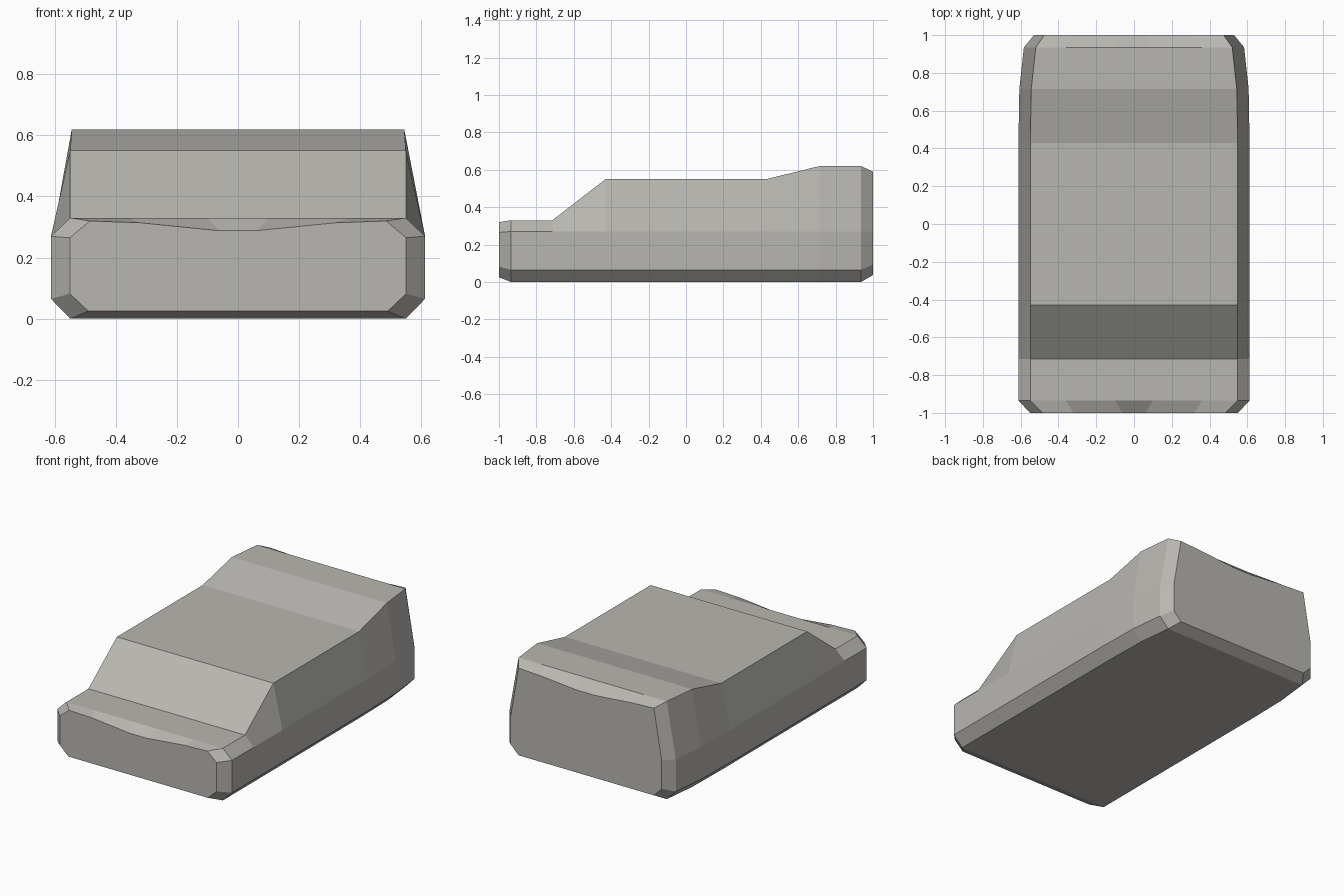
import bpy, bmesh

if "Cube" in bpy.data.objects:
    bpy.data.objects.remove(bpy.data.objects["Cube"])


def section(y, xs, zs):
    """Closed 12-point ring, mirrored from the right half (bottom to top)."""
    half = list(zip(xs, zs))
    ring = half + [(-x, z) for x, z in reversed(half)]
    return [(x, y, z) for x, z in ring]


def plain(y, side, top):
    """Standard body section with bevelled sill, shoulder and flat roof."""
    xs = (side - 0.063, side, side, side - 0.063, 0.36, 0.10)
    return section(y, xs, (0.0, 0.065, 0.27, top, top, top))


# Body sections from nose to tail
sections = [
    section(-1.0, (0.49, 0.55, 0.55, 0.485, 0.32, 0.06),
            (0.025, 0.082, 0.265, 0.32, 0.314, 0.288)),
    plain(-0.935, 0.612, 0.33),
    plain(-0.715, 0.612, 0.33),
    plain(-0.43, 0.612, 0.55),
    plain(0.43, 0.612, 0.55),
    plain(0.715, 0.607, 0.62),
    plain(0.935, 0.583, 0.62),
    section(1.0, (0.475, 0.53, 0.53, 0.475, 0.32, 0.06),
            (0.037, 0.092, 0.27, 0.59, 0.582, 0.56)),
]

# Loft the sections and cap both ends
bm = bmesh.new()
rings = [[bm.verts.new(p) for p in s] for s in sections]
n = len(rings[0])
for a, b in zip(rings, rings[1:]):
    for i in range(n):
        j = (i + 1) % n
        bm.faces.new((a[i], a[j], b[j], b[i]))
bm.faces.new(rings[0])
bm.faces.new(rings[-1])
bmesh.ops.recalc_face_normals(bm, faces=bm.faces)

mesh = bpy.data.meshes.new("car_body")
bm.to_mesh(mesh)
bm.free()
body = bpy.data.objects.new("car_body", mesh)
bpy.context.collection.objects.link(body)

# Warm dark grey paint
paint = bpy.data.materials.new("grey_paint")
paint.diffuse_color = (0.48, 0.47, 0.44, 1.0)
paint.use_nodes = True
paint.node_tree.nodes["Principled BSDF"].inputs["Base Color"].default_value = paint.diffuse_color
mesh.materials.append(paint)
